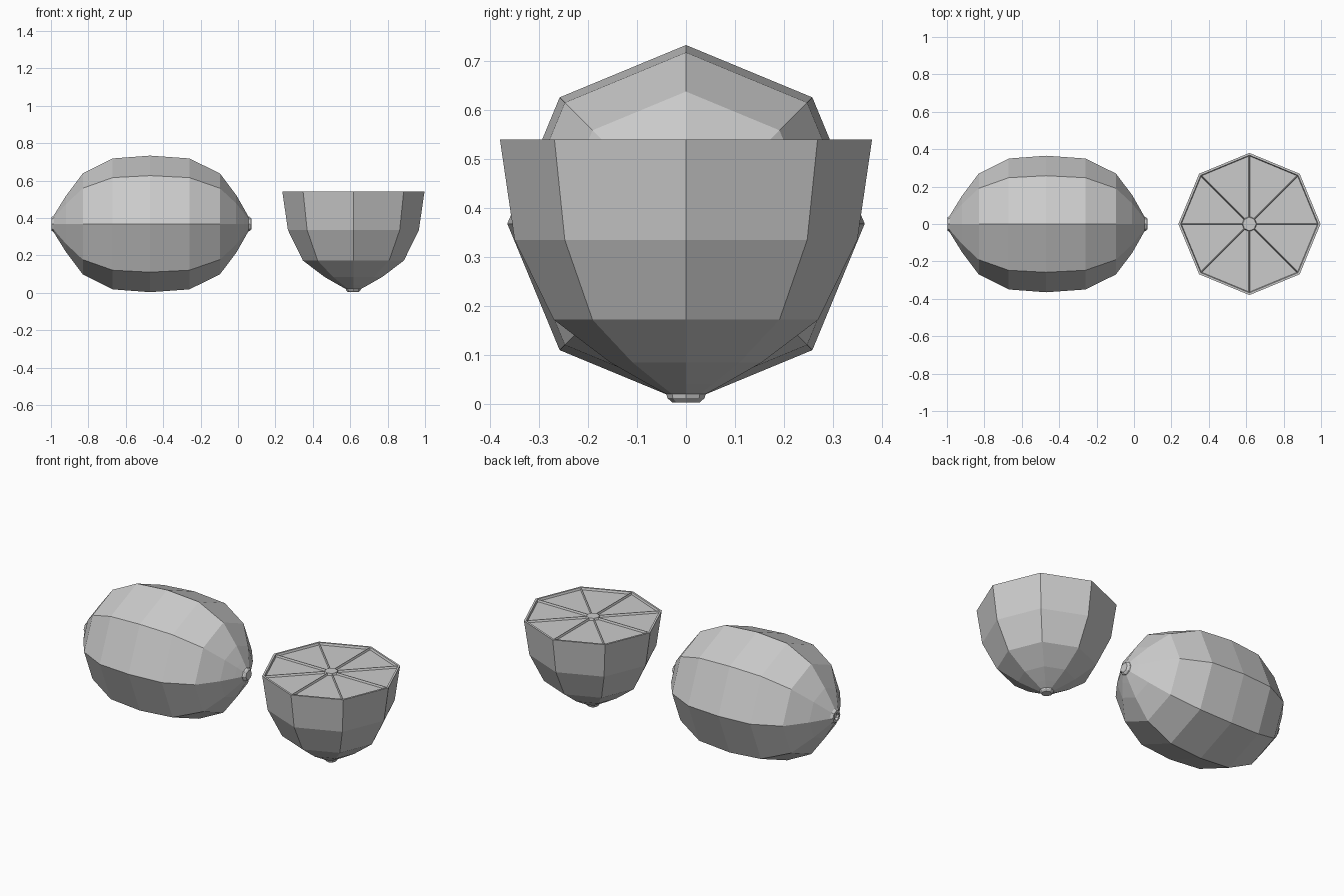
import bpy, bmesh
from math import cos, sin, pi
from mathutils import Matrix

if "Cube" in bpy.data.objects:
    bpy.data.objects.remove(bpy.data.objects["Cube"])

SIDES = 8
# (radius, distance from tip) of the nipple end, shared by both fruits
TIP = [(0.028, 0.003), (0.038, 0.012), (0.04, 0.02), (0.08, 0.042),
       (0.155, 0.085), (0.27, 0.172), (0.35, 0.335)]


def add_ring(bm, r, z):
    return [bm.verts.new((r * cos(2 * pi * i / SIDES), r * sin(2 * pi * i / SIDES), z))
            for i in range(SIDES)]


def bridge(bm, a, b):
    return [bm.faces.new((a[i], a[(i + 1) % SIDES], b[(i + 1) % SIDES], b[i]))
            for i in range(SIDES)]


def lathe(bm, profile):
    rings = [add_ring(bm, r, z) for r, z in profile]
    bm.faces.new(rings[0][::-1])
    for a, b in zip(rings, rings[1:]):
        bridge(bm, a, b)
    return rings


def finish(bm, name, matrix):
    bmesh.ops.recalc_face_normals(bm, faces=bm.faces)
    mesh = bpy.data.meshes.new(name)
    bm.to_mesh(mesh)
    bm.free()
    obj = bpy.data.objects.new(name, mesh)
    obj.matrix_world = matrix
    bpy.context.collection.objects.link(obj)
    return obj


# Whole lemon lying along x, with a small dimple at the stem end
bm = bmesh.new()
stem_end = [(0.365, 0.545), (0.35, 0.745), (0.27, 0.905), (0.15, 0.995),
            (0.045, 1.06), (0.035, 1.073), (0.022, 1.073), (0.018, 1.06)]
rings = lathe(bm, TIP + stem_end)
bm.faces.new(rings[-1])
finish(bm, "whole_lemon",
       Matrix.Translation((0.075, 0, 0.368)) @ Matrix.Rotation(-pi / 2, 4, 'Y'))

# Half lemon standing on its tip, cut face up
bm = bmesh.new()
rings = lathe(bm, TIP + [(0.38, 0.54)])
flesh = add_ring(bm, 0.368, 0.54)
core = add_ring(bm, 0.036, 0.54)
bridge(bm, rings[-1], flesh)
segments = bridge(bm, flesh, core)
bm.faces.new(core)
# Sunken juice segments between the membranes
bmesh.ops.inset_individual(bm, faces=segments, thickness=0.009, use_even_offset=True)
bmesh.ops.inset_individual(bm, faces=segments, thickness=0.004, depth=0,
                           use_even_offset=True)
for v in {v for f in segments for v in f.verts}:
    v.co.z -= 0.012
finish(bm, "half_lemon", Matrix.Translation((0.617, 0, 0)))
